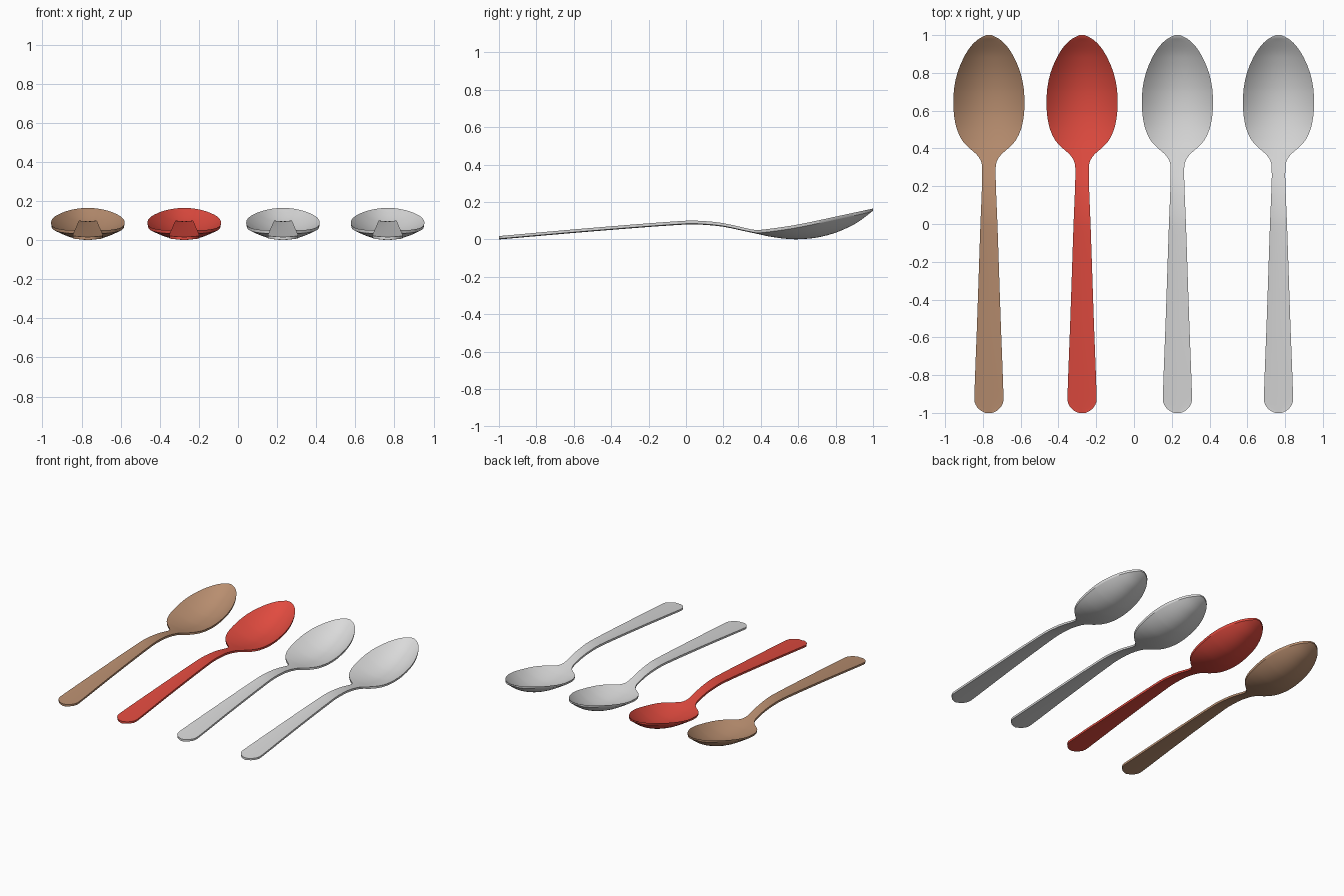
import bpy, math

cube = bpy.data.objects.get("Cube")
if cube:
    bpy.data.objects.remove(cube, do_unlink=True)

# Half width along the length
WIDTH = [(-1, .018), (-.99, .04), (-.97, .062), (-.945, .075), (-.91, .077),
         (-.5, .062), (0, .045), (.2, .037), (.3, .036), (.335, .043),
         (.37, .067), (.4, .102), (.44, .14), (.5, .169), (.57, .184),
         (.64, .188), (.72, .184), (.8, .167), (.88, .134), (.94, .096),
         (.98, .054), (1, .015)]
# Height of the upper edge and of the underside centre line
EDGE = [(-1, .018), (-.5, .062), (0, .1), (.1, .098), (.2, .087), (.3, .065),
        (.37, .051), (.44, .056), (.6, .08), (.8, .122), (1, .165)]
UNDER = [(-1, 0), (-.5, .043), (0, .08), (.1, .078), (.2, .068), (.3, .047),
         (.37, .032), (.45, .015), (.53, .004), (.6, .001), (.7, .01),
         (.8, .036), (.9, .081), (.96, .122), (1, .154)]
WALL = .016
HALF = 10


def smooth_value(keys, y):
    """Cubic interpolation through uneven keys."""
    i = max(k for k in range(len(keys) - 1) if k == 0 or keys[k][0] <= y)

    def slope(k):
        a, b = keys[max(k - 1, 0)], keys[min(k + 1, len(keys) - 1)]
        return (b[1] - a[1]) / (b[0] - a[0])

    (y0, v0), (y1, v1) = keys[i], keys[i + 1]
    h = y1 - y0
    t = (y - y0) / h
    return (v0 * (1 + 2 * t) * (1 - t) ** 2 + v1 * t * t * (3 - 2 * t)
            + h * t * (1 - t) * (slope(i) * (1 - t) - slope(i + 1) * t))


def section(y):
    """Closed ring: upper face left to right, underside right to left."""
    w, edge, under = (smooth_value(k, y) for k in (WIDTH, EDGE, UNDER))
    lip = min(WALL, (edge - under) * .8)
    dish = max(edge - under - WALL, 0)
    us = [math.sin(math.pi / 2 * k / HALF) for k in range(-HALF, HALF + 1)]
    upper = [(w * u, y, edge - dish * (1 - u * u)) for u in us]
    lower = [(w * u * .985, y, edge - lip - (edge - lip - under) * (1 - u * u))
             for u in reversed(us)]
    return upper + lower


def stations():
    """Every key interval is split, so that the curves stay smooth."""
    ys = sorted({k[0] for k in WIDTH + EDGE + UNDER})
    result = []
    for a, b in zip(ys, ys[1:]):
        n = max(2, round((b - a) / .04))
        result += [a + (b - a) * k / n for k in range(n)]
    return result + [ys[-1]]


def spoon_mesh(name):
    rings = [section(y) for y in stations()]
    n = len(rings[0])
    verts = [p for ring in rings for p in ring]
    faces = [(r * n + k, r * n + (k + 1) % n,
              (r + 1) * n + (k + 1) % n, (r + 1) * n + k)
             for r in range(len(rings) - 1) for k in range(n)]
    # End caps
    last = (len(rings) - 1) * n
    faces += [tuple(reversed(range(n))), tuple(range(last, last + n))]
    mesh = bpy.data.meshes.new(name)
    mesh.from_pydata(verts, [], faces)
    mesh.update()
    return mesh


def material(name, colour):
    mat = bpy.data.materials.new(name)
    mat.use_nodes = True
    mat.diffuse_color = (*colour, 1)
    mat.node_tree.nodes["Principled BSDF"].inputs["Base Color"].default_value = (*colour, 1)
    return mat


wood = material("tan wood", (.48, .27, .16))
red = material("red plastic", (.75, .07, .05))
grey = material("light grey", (.7, .7, .7))

# Four spoons in a row
for name, x, mat in (("wooden_spoon", -.768, wood), ("red_spoon", -.275, red),
                     ("grey_spoon_inner", .23, grey), ("grey_spoon_outer", .765, grey)):
    mesh = spoon_mesh(name)
    mesh.materials.append(mat)
    obj = bpy.data.objects.new(name, mesh)
    obj.location.x = x
    bpy.context.collection.objects.link(obj)
    bpy.ops.object.select_all(action="DESELECT")
    obj.select_set(True)
    bpy.context.view_layer.objects.active = obj
    bpy.ops.object.shade_smooth_by_angle(angle=math.radians(40))
